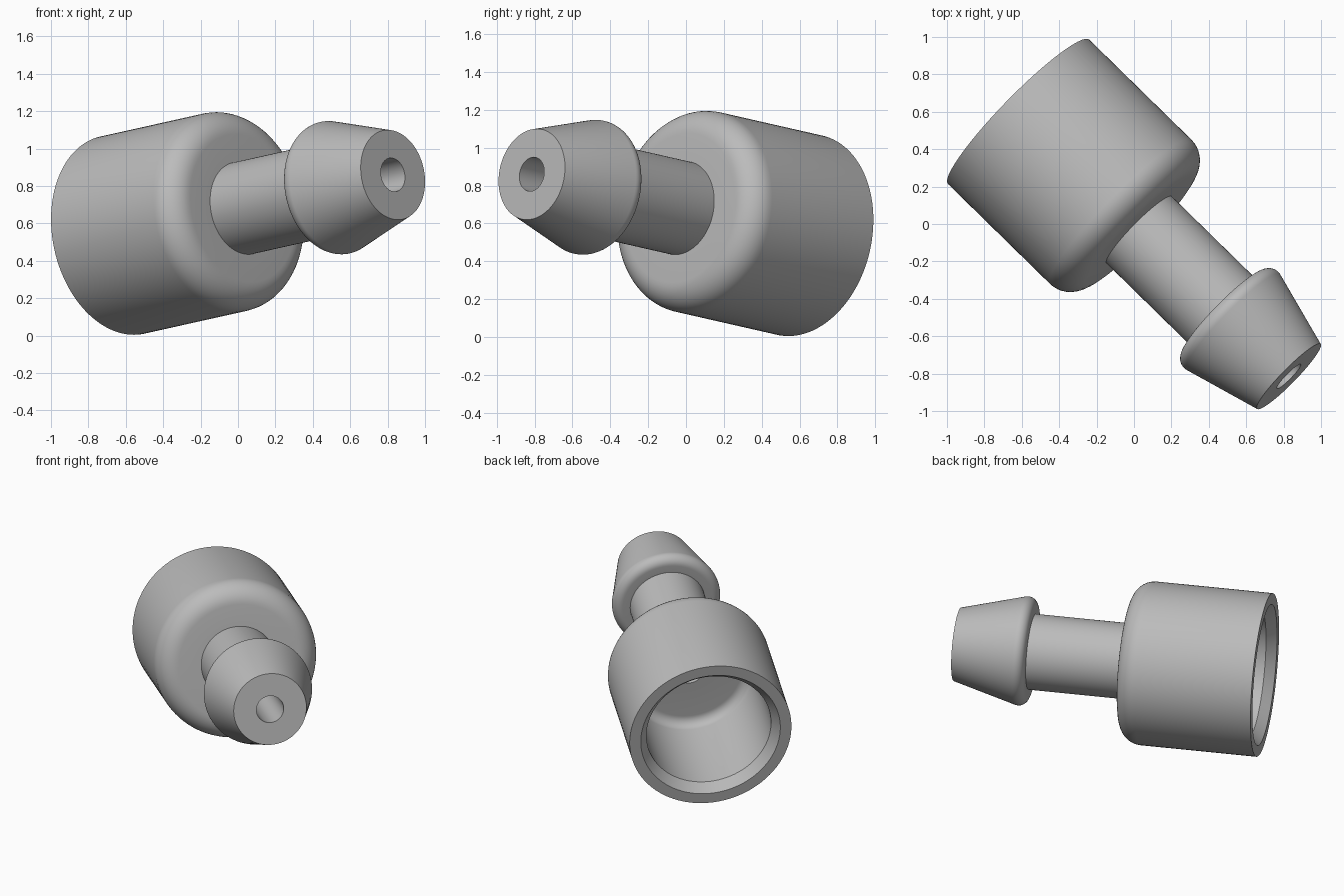
import bpy, bmesh
from math import cos, sin, pi, radians
from mathutils import Vector, Matrix

cube = bpy.data.objects.get("Cube")
if cube:
    bpy.data.objects.remove(cube, do_unlink=True)

# Tilted axis of the fitting: rim centre to tip centre
RIM = Vector((-0.617, 0.60, 0.538))
TIP = Vector((0.828, -0.815, 0.86))
AXIS = TIP - RIM
LENGTH = AXIS.length
PLACE = Matrix.Translation(RIM) @ AXIS.to_track_quat('Z', 'Y').to_matrix().to_4x4()

# Main dimensions, as radii and distances along the axis
CUP_R, MOUTH_R, INNER_R = 0.54, 0.466, 0.416
STEM_R, BORE_R, BARB_R, TIP_R = 0.25, 0.091, 0.36, 0.243
FLOOR, SHOULDER, BARB_BACK = 0.75, 0.914, 1.55
SEGMENTS = 96

grey = bpy.data.materials.new("plain grey")
grey.use_nodes = True
COLOUR = (0.5, 0.5, 0.5, 1)
grey.diffuse_color = COLOUR
grey.node_tree.nodes["Principled BSDF"].inputs["Base Color"].default_value = COLOUR


def fillet(radius, along, size, start, end, steps=10):
    """Arc of (radius, along) points; 0 degrees points outward, 90 to the tip."""
    angles = [radians(start + (end - start) * i / steps) for i in range(steps + 1)]
    return [(radius + size * cos(a), along + size * sin(a)) for a in angles]


def lathe(name, profile):
    """Revolve an open profile of (radius, along) points around the axis."""
    bm = bmesh.new()
    rings = []
    for r, s in profile:
        rings.append([bm.verts.new((r * cos(2 * pi * k / SEGMENTS),
                                    r * sin(2 * pi * k / SEGMENTS), s))
                      for k in range(SEGMENTS)])
    for a, b in zip(rings, rings[1:]):
        for k in range(SEGMENTS):
            n = (k + 1) % SEGMENTS
            bm.faces.new((a[k], a[n], b[n], b[k]))
    mesh = bpy.data.meshes.new(name)
    bm.to_mesh(mesh)
    bm.free()
    mesh.materials.append(grey)
    obj = bpy.data.objects.new(name, mesh)
    bpy.context.collection.objects.link(obj)
    obj.matrix_world = PLACE
    bpy.ops.object.select_all(action='DESELECT')
    obj.select_set(True)
    bpy.context.view_layer.objects.active = obj
    bpy.ops.object.shade_smooth_by_angle(angle=radians(25))
    return obj


# Socket: floor, rounded inner corner, bevelled mouth, rounded shoulder
inner, outer = 0.065, 0.14
lathe("socket_cup",
      [(BORE_R, FLOOR)]
      + fillet(INNER_R - inner, FLOOR - inner, inner, 90, 0)
      + [(INNER_R, 0.065), (MOUTH_R, 0), (CUP_R, 0)]
      + fillet(CUP_R - outer, SHOULDER - outer, outer, 0, 90)
      + [(STEM_R, SHOULDER)])

# Stem between the socket and the barb
lathe("stem", [(STEM_R, SHOULDER), (STEM_R, BARB_BACK)])

# Tapered barb with a rounded back edge and flat tip
edge = 0.06
lathe("barb",
      [(STEM_R, BARB_BACK)]
      + fillet(BARB_R - edge, BARB_BACK + edge, edge, -90, 15)
      + [(TIP_R, LENGTH), (BORE_R, LENGTH)])

# Through hole from the tip to the socket floor
lathe("bore", [(BORE_R, LENGTH), (BORE_R, FLOOR)])
